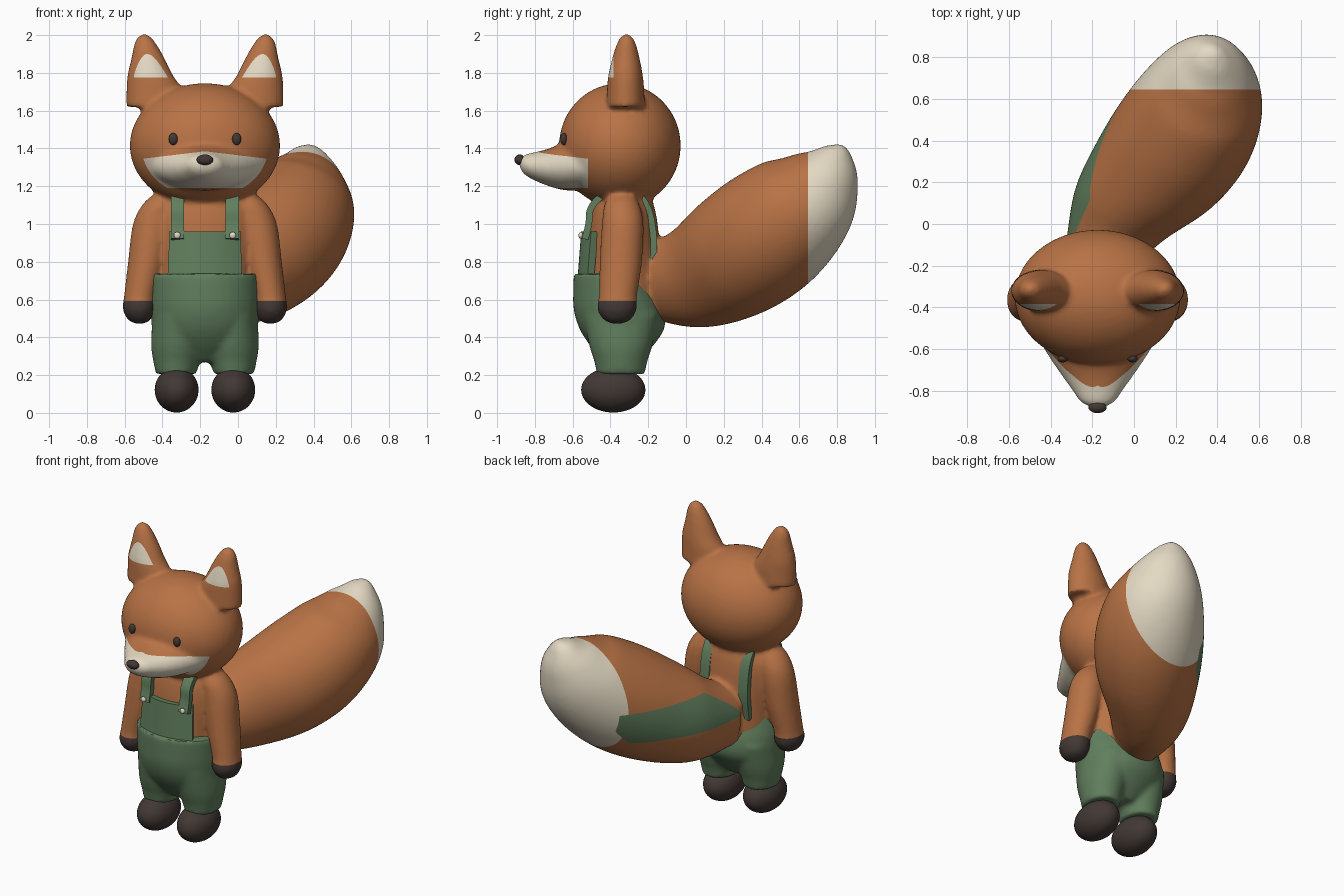
import bpy, bmesh, math
from mathutils import Vector

if "Cube" in bpy.data.objects:
    bpy.data.objects.remove(bpy.data.objects["Cube"])

CX = -0.175                      # the figure stands left of the origin


def material(name, rgb):
    m = bpy.data.materials.new(name)
    m.diffuse_color = (*rgb, 1)
    m.use_nodes = True
    m.node_tree.nodes["Principled BSDF"].inputs["Base Color"].default_value = m.diffuse_color
    return m


FUR = material("fur", (0.48, 0.17, 0.06))
CREAM = material("cream", (0.78, 0.70, 0.55))
GREEN = material("green_cloth", (0.12, 0.21, 0.11))
DARK = material("dark", (0.055, 0.04, 0.035))


def finish(bm, name, mat):
    bmesh.ops.recalc_face_normals(bm, faces=bm.faces)
    me = bpy.data.meshes.new(name)
    bm.to_mesh(me)
    bm.free()
    me.materials.append(mat)
    ob = bpy.data.objects.new(name, me)
    bpy.context.collection.objects.link(ob)
    return ob


def spline(keys, steps):
    """Catmull-Rom through rows of numbers."""
    k = [keys[0]] + list(keys) + [keys[-1]]
    out = []
    for i in range(1, len(k) - 2):
        for j in range(steps):
            t = j / steps
            out.append([0.5 * (2*b + (c-a)*t + (2*a-5*b+4*c-d)*t*t + (3*b-a-3*c+d)*t**3)
                        for a, b, c, d in zip(*k[i-1:i+3])])
    return out + [list(keys[-1])]


def loft(name, keys, mat, side=(1, 0, 0), up=None, n=40, steps=6):
    """Skin elliptical rings; key = x, y, z, side radius, up radius."""
    bm = bmesh.new()
    rows = spline(keys, steps)
    side = Vector(side).normalized()
    rings = []
    for i, (x, y, z, a, b) in enumerate(rows):
        p, q = rows[max(i-1, 0)], rows[min(i+1, len(rows)-1)]
        u = Vector(up) if up else side.cross(Vector(q[:3]) - Vector(p[:3])).normalized()
        rings.append([bm.verts.new(Vector((x, y, z)) + side * a * math.cos(2*math.pi*j/n)
                                   + u * b * math.sin(2*math.pi*j/n)) for j in range(n)])
    for r, s in zip(rings, rings[1:]):
        for j in range(n):
            bm.faces.new((r[j], r[(j+1) % n], s[(j+1) % n], s[j]))
    bm.faces.new(rings[0])
    bm.faces.new(rings[-1])
    return finish(bm, name, mat)


def ball(name, loc, radii, mat, seg=48):
    bm = bmesh.new()
    bmesh.ops.create_uvsphere(bm, u_segments=seg, v_segments=seg // 2, radius=1)
    for v in bm.verts:
        v.co = Vector(loc) + Vector([c * r for c, r in zip(v.co, radii)])
    return finish(bm, name, mat)


def fuse(name, parts, mat, voxel, rounds):
    """Melt overlapping parts into one softly blended skin."""
    bm = bmesh.new()
    for p in parts:
        bm.from_mesh(p.data)
        bpy.data.objects.remove(p)
    ob = finish(bm, name, mat)
    m = ob.modifiers.new("melt", 'REMESH')
    m.mode, m.voxel_size = 'VOXEL', voxel
    m = ob.modifiers.new("soften", 'SMOOTH')
    m.factor, m.iterations = 0.5, rounds
    me = bpy.data.meshes.new_from_object(ob.evaluated_get(bpy.context.evaluated_depsgraph_get()))
    ob.modifiers.clear()
    ob.data = me
    me.materials.clear()
    me.materials.append(mat)
    return ob


def paint(ob, mat, planes):
    """Cut along planes (point, normal); colour what lies in front of all."""
    bm = bmesh.new()
    bm.from_mesh(ob.data)
    for co, no in planes:
        bmesh.ops.bisect_plane(bm, geom=bm.verts[:] + bm.edges[:] + bm.faces[:],
                               plane_co=co, plane_no=no, dist=1e-4)
    ob.data.materials.append(mat)
    for f in bm.faces:
        c = f.calc_center_median()
        if all((c - Vector(co)).dot(Vector(no)) > 0 for co, no in planes):
            f.material_index = len(ob.data.materials) - 1
    bm.to_mesh(ob.data)
    bm.free()


def sheet(name, rows, mat, thick):
    """Thick cloth panel from rows of points."""
    bm = bmesh.new()
    g = [[bm.verts.new(p) for p in r] for r in rows]
    for r, s in zip(g, g[1:]):
        for j in range(len(r) - 1):
            bm.faces.new((r[j], r[j+1], s[j+1], s[j]))
    bmesh.ops.recalc_face_normals(bm, faces=bm.faces)
    for v in bm.verts:
        v.normal_update()
        v.co += v.normal * thick / 2
    bmesh.ops.solidify(bm, geom=bm.faces[:], thickness=thick)
    return finish(bm, name, mat)


# head, snout, torso and tail
fur = [ball("head", (CX, -0.35, 1.415), (0.398, 0.322, 0.33), FUR, 64)]
fur.append(loft("snout", [(CX, -0.45, 1.32, 0.33, 0.15), (CX, -0.55, 1.315, 0.285, 0.14),
                          (CX, -0.65, 1.305, 0.225, 0.125), (CX, -0.73, 1.3, 0.17, 0.098),
                          (CX, -0.80, 1.305, 0.12, 0.075), (CX, -0.85, 1.313, 0.085, 0.055),
                          (CX, -0.875, 1.318, 0.045, 0.03), (CX, -0.883, 1.32, 0.006, 0.005)],
                FUR, up=(0, 0, 1)))
fur.append(loft("torso", [(CX, -0.33, 0.5, 0.24, 0.2), (CX, -0.33, 0.75, 0.25, 0.195),
                          (CX, -0.33, 0.95, 0.27, 0.185), (CX, -0.33, 1.06, 0.265, 0.17),
                          (CX, -0.33, 1.13, 0.23, 0.15), (CX, -0.33, 1.2, 0.19, 0.13)], FUR, up=(0, 1, 0)))
fur.append(loft("tail", [(-0.2, -0.2, 0.69, 0.15, 0.19), (-0.07, 0.045, 0.725, 0.245, 0.28),
                         (0.11, 0.255, 0.83, 0.32, 0.335), (0.25, 0.45, 0.965, 0.335, 0.342),
                         (0.345, 0.625, 1.125, 0.29, 0.292), (0.375, 0.74, 1.27, 0.195, 0.19),
                         (0.38, 0.80, 1.38, 0.09, 0.08), (0.38, 0.815, 1.42, 0.02, 0.02)],
                FUR, side=(0.87, -0.5, 0), n=56))

# trousers: seat, then legs below
cloth = [loft("seat", [(CX, -0.39, 0.737, 0.28, 0.205), (CX, -0.375, 0.65, 0.284, 0.222),
                       (CX, -0.355, 0.55, 0.287, 0.24), (CX, -0.34, 0.45, 0.278, 0.226),
                       (CX, -0.34, 0.36, 0.225, 0.17), (CX, -0.34, 0.27, 0.1, 0.09)],
              GREEN, up=(0, 1, 0))]

for s, tag in ((-1, "left"), (1, "right")):
    def X(d):
        return CX + s * d
    # ear and arm
    fur.append(loft(tag + "_ear", [(X(0.27), -0.32, 1.62, 0.146, 0.102), (X(0.272), -0.32, 1.72, 0.143, 0.098),
                                   (X(0.29), -0.32, 1.79, 0.12, 0.091), (X(0.302), -0.318, 1.88, 0.087, 0.072),
                                   (X(0.315), -0.316, 1.95, 0.06, 0.052), (X(0.321), -0.315, 1.99, 0.035, 0.032),
                                   (X(0.321), -0.315, 2.006, 0.008, 0.008)], FUR, up=(0, 1, 0)))
    fur.append(loft(tag + "_arm", [(X(0.2), -0.34, 1.17, 0.05, 0.05), (X(0.235), -0.34, 1.11, 0.09, 0.09),
                                   (X(0.273), -0.335, 1.0, 0.108, 0.11), (X(0.307), -0.345, 0.8, 0.1, 0.112),
                                   (X(0.343), -0.36, 0.62, 0.085, 0.101), (X(0.348), -0.365, 0.55, 0.087, 0.105),
                                   (X(0.347), -0.365, 0.49, 0.058, 0.068), (X(0.346), -0.365, 0.47, 0.01, 0.01)],
                    FUR, up=(0, 1, 0)))
    ball(tag + "_eye", (X(0.168), -0.647, 1.45), (0.024, 0.018, 0.032), DARK, 24)
    # trouser leg and shoe
    cloth.append(loft(tag + "_trouser_leg", [(X(0.14), -0.345, 0.52, 0.138, 0.2), (X(0.145), -0.345, 0.36, 0.14, 0.168),
                                             (X(0.15), -0.345, 0.27, 0.123, 0.14), (X(0.153), -0.345, 0.205, 0.106, 0.128)],
                      GREEN, up=(0, 1, 0)))
    ball(tag + "_shoe", (X(0.15), -0.385, 0.122), (0.116, 0.17, 0.12), DARK)
    # shoulder strap and button
    path = spline([(-0.535, 0.92), (-0.515, 1.0), (-0.505, 1.08), (-0.44, 1.15), (-0.3, 1.19),
                   (-0.215, 1.11), (-0.18, 1.0), (-0.17, 0.85), (-0.19, 0.7)], 4)
    sheet(tag + "_strap", [[(X(0.11), y, z), (X(0.18), y, z)] for y, z in path], GREEN, 0.035)
    ball(tag + "_button", (X(0.147), -0.557, 0.94), (0.018, 0.012, 0.018), CREAM, 16)

# bib, curved round the chest
sheet("bib", [[(CX + (0.178 + 0.012 * (1 - t)) * u / 6, -0.555 + 0.02 * t + 0.05 * (u / 6) ** 2, 0.70 + 0.26 * t)
               for u in range(-6, 7)] for t in (0, 0.25, 0.5, 0.75, 1)], GREEN, 0.04)
ball("nose", (CX, -0.88, 1.34), (0.044, 0.028, 0.028), DARK, 24)

# blend the body and the trousers
fuse("trousers", cloth, GREEN, 0.015, 5)
body = fuse("body", fur, FUR, 0.014, 7)

# markings: face mask, inner ears, hands, tail tip, green streak on the tail
paint(body, CREAM, [((0, -0.52, 0), (0, -1, 0)), ((0, 0, 1.19), (0, 0, 1)),
                    ((CX, 0, 1.385), (0.12, 0, -1)), ((CX, 0, 1.385), (-0.12, 0, -1))])
paint(body, CREAM, [((0, 0, 1.775), (0, 0, 1)), ((0, -0.383, 0), (0, -1, 0))])
paint(body, DARK, [((0, 0, 0.592), (0, 0, -1)), ((0, -0.24, 0), (0, -1, 0))])
paint(body, CREAM, [((0, 0.645, 0), (0, 1, 0))])
paint(body, GREEN, [((0, 0.69, 0), (0, -1, 0)), ((0, -0.12, 0), (0, 1, 0)),
                    ((0, 0, 0.74), (0, 0, 1)), ((0, 0, 0.96), (0, 0, -1)),
                    ((-0.911 * 0.24, 0.412 * 0.24, 0), (-0.911, 0.412, 0))])

# smooth shading with crisp rims
for ob in bpy.context.collection.objects:
    ob.select_set(True)
bpy.context.view_layer.objects.active = body
bpy.ops.object.shade_smooth_by_angle(angle=math.radians(45))
